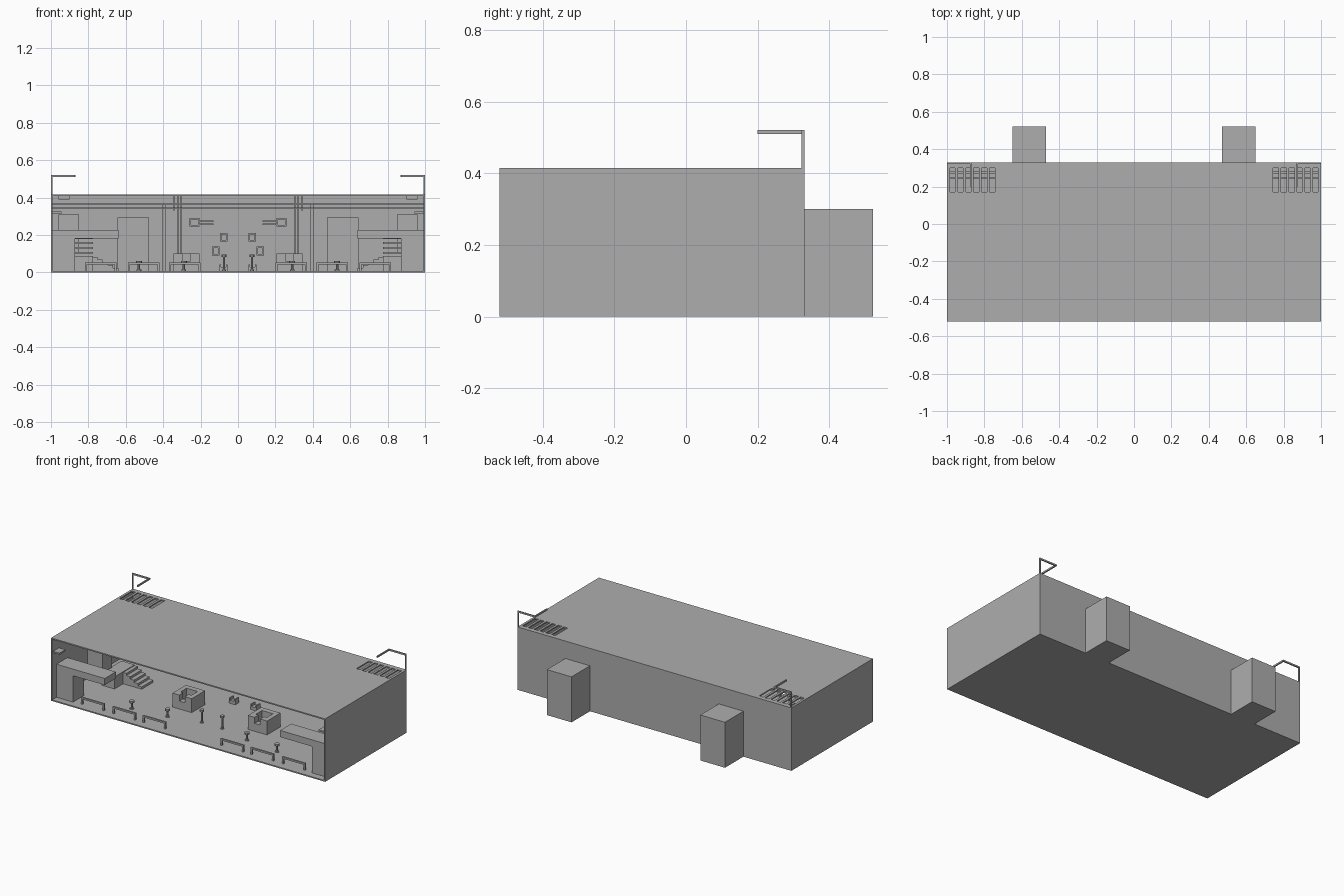
import bpy
from mathutils import Vector

cube = bpy.data.objects.get("Cube")
if cube:
    bpy.data.objects.remove(cube, do_unlink=True)

grey = bpy.data.materials.new("plain_grey")
grey.use_nodes = True
tone = (0.42, 0.42, 0.42, 1)
grey.diffuse_color = tone
grey.node_tree.nodes["Principled BSDF"].inputs["Base Color"].default_value = tone


def box(name, x, y, z):
    """Box from (low, high) ranges on each axis."""
    centre = [(a + b) / 2 for a, b in (x, y, z)]
    bpy.ops.mesh.primitive_cube_add(size=1, location=centre)
    ob = bpy.context.object
    ob.name = name
    ob.scale = [abs(b - a) for a, b in (x, y, z)]
    bpy.ops.object.transform_apply(location=False, rotation=False, scale=True)
    ob.data.materials.append(grey)
    return ob


def pair(name, x, y, z):
    """The same box on both sides of the centre plane."""
    left = box("left_" + name, x, y, z)
    right = box("right_" + name, (-x[1], -x[0]), y, z)
    return left, right


def cut(ob, cutters):
    for cutter in cutters:
        mod = ob.modifiers.new("cut", "BOOLEAN")
        mod.object = cutter
        mod.solver = "EXACT"
        cutter.hide_render = True
        bpy.context.view_layer.objects.active = ob
        bpy.ops.object.modifier_apply(modifier=mod.name)
        bpy.data.objects.remove(cutter, do_unlink=True)


def frame(name, x, z, depth, t=0.008):
    """Mirrored rectangular frames fixed to the back wall."""
    y = (BACK - depth, BACK)
    pair(name + "_side", (x[0], x[0] + t), y, z)
    pair(name + "_end", (x[1] - t, x[1]), y, z)
    pair(name + "_sill", x, y, (z[0], z[0] + t))
    pair(name + "_head", x, y, (z[1] - t, z[1]))


T = 0.008
FRONT, REAR, TOP = -0.52, 0.33, 0.415
BACK = REAR - T

# Shell with an open front
box("floor", (-1, 1), (FRONT, REAR), (0, T))
roof = box("roof", (-1, 1), (FRONT, REAR), (TOP - T, TOP))
pair("side_wall", (1 - T, 1), (FRONT, REAR), (T, TOP - T))
wall = box("back_wall", (T - 1, 1 - T), (BACK, REAR), (T, TOP - T))

# Roof vent slots
slots = []
for i in range(6):
    x = 0.744 + i * 0.0425
    slots += pair("slot", (x, x + 0.028), (0.17, 0.30), (0.38, 0.45))
cut(roof, slots)

# Rear alcoves and their doorways
cut(wall, pair("doorway", (0.478, 0.642), (0.3, 0.36), (T, 0.294)))
alcove_y = (REAR, 0.522)
pair("alcove_inner_wall", (0.47, 0.478), alcove_y, (0, 0.30))
pair("alcove_outer_wall", (0.642, 0.65), alcove_y, (0, 0.30))
pair("alcove_back", (0.478, 0.642), (0.514, 0.522), (0, 0.30))
pair("alcove_roof", (0.478, 0.642), (REAR, 0.514), (0.294, 0.30))
pair("alcove_floor", (0.478, 0.642), (REAR, 0.514), (0, T))

# Rooftop rails
pair("rail_post", (0.992, 1), (0.322, REAR), (TOP, 0.52))
pair("rail_back_bar", (0.87, 0.992), (0.322, REAR), (0.51, 0.52))
pair("rail_side_bar", (0.87, 0.878), (0.20, 0.322), (0.51, 0.52))

# Mezzanine, its support and cabinet
pair("mezzanine", (0.64, 0.992), (-0.475, -0.36), (0.182, 0.226))
pair("mezzanine_leg", (0.872, 0.992), (-0.475, -0.36), (T, 0.182))
pair("cabinet", (0.85, 0.96), (-0.20, -0.10), (0.10, 0.31))
pair("wall_shelf", (0.945, 0.992), (-0.51, -0.45), (0.315, 0.325))

# Stairs: lower flight, landing, then open treads
for i in range(5):
    x = 0.64 + i * 0.028
    pair("step", (x, x + 0.028), (-0.09, 0.03), (T, T + 0.015 * (i + 1)))
pair("landing", (0.775, 0.872), (-0.18, 0.03), (T, 0.088))
for i in range(4):
    y, z = -0.20 - i * 0.05, 0.10 + i * 0.026
    pair("tread", (0.775, 0.872), (y - 0.05, y), (z, z + 0.01))

# Front barriers: inverted U frames
for x in (0.20, 0.42, 0.65):
    end = x + 0.168
    y = (-0.47, -0.458)
    pair("barrier_top", (x, end), y, (0.042, 0.053))
    pair("barrier_inner_leg", (x, x + 0.011), y, (T, 0.042))
    pair("barrier_outer_leg", (end - 0.011, end), y, (T, 0.042))

# Counters with a recessed, notched top
for side, counter in zip((1, -1), pair("counter", (0.205, 0.345), (-0.19, -0.05), (T, 0.10))):
    x = (side * 0.275 - 0.04, side * 0.275 + 0.04)
    cut(counter, [box("recess", x, (-0.15, -0.085), (0.04, 0.15)),
                  box("notch", (x[0] + 0.02, x[1] - 0.02), (-0.22, -0.12), (0.06, 0.15))])


def pedestal(name, x, y, height, radius):
    """Slim post with a flat head and a foot."""
    for part, r, low, high in (("post", 0.006, T, height), ("head", radius, height - 0.012, height),
                               ("foot", radius * 0.8, T, T + 0.006)):
        bpy.ops.mesh.primitive_cylinder_add(vertices=8, radius=r, depth=high - low,
                                            location=(x, y, (low + high) / 2))
        bpy.context.object.name = name + "_" + part
        bpy.context.object.data.materials.append(grey)


# Stands and stools
for s in (-1, 1):
    pedestal("stand", s * 0.075, -0.27, 0.095, 0.013)
    pedestal("outer_stool", s * 0.53, -0.35, 0.062, 0.016)
    pedestal("inner_stool", s * 0.29, -0.32, 0.062, 0.016)

# Low seats near the centre
pair("seat_base", (0.055, 0.10), (0.05, 0.09), (T, 0.028))
pair("seat_inner_arm", (0.055, 0.063), (0.05, 0.09), (0.028, 0.043))
pair("seat_outer_arm", (0.092, 0.10), (0.05, 0.09), (0.028, 0.043))

# Columns and pipes at the back
pair("column", (0.385, 0.405), (0.29, BACK), (T, 0.37))
for x, low in ((0.30, 0.08), (0.318, 0.05), (0.34, 0.33)):
    pair("pipe", (x, x + 0.008), (0.30, 0.308), (low, TOP - T))
box("ceiling_beam", (T - 1, 1 - T), (0.24, 0.25), (0.36, 0.37))
box("lower_ceiling_beam", (T - 1, 1 - T), (0.27, 0.28), (0.34, 0.347))
pair("ceiling_lamp", (0.90, 0.96), (0.05, 0.08), (0.39, TOP - T))

# Frames and brackets on the back wall
frame("display", (0.205, 0.26), (0.245, 0.29), 0.02)
frame("upper_frame", (0.055, 0.095), (0.165, 0.21), 0.02)
frame("lower_frame", (0.10, 0.14), (0.09, 0.138), 0.02)
pair("upper_plate", (0.255, 0.28), (BACK - 0.008, BACK), (0.19, 0.22))
pair("lower_plate", (0.235, 0.26), (BACK - 0.008, BACK), (0.145, 0.172))
for z in (0.253, 0.27):
    pair("bracket", (0.13, 0.205), (BACK - 0.015, BACK - 0.007), (z, z + 0.007))
